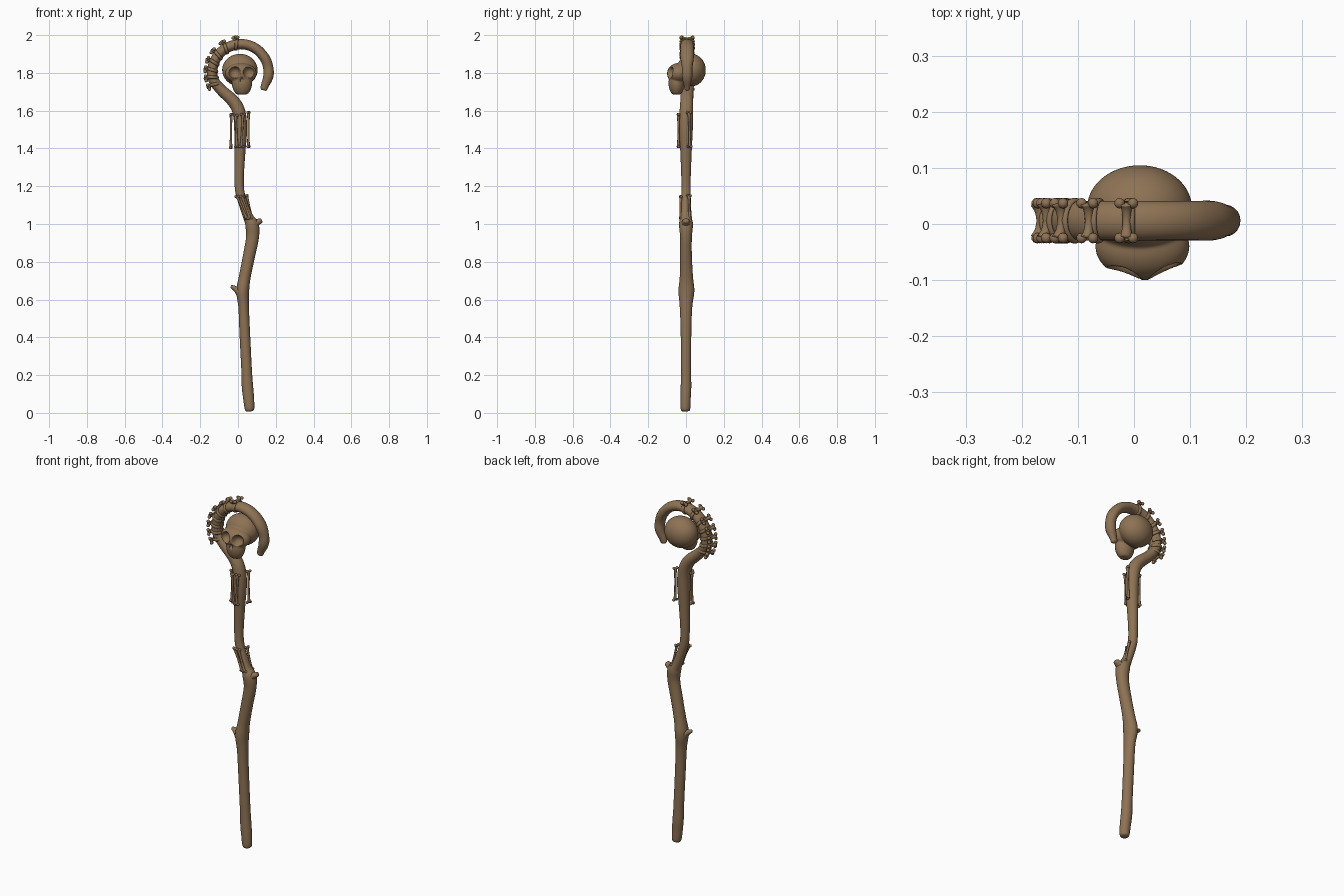
import bpy, bmesh, math
from mathutils import Vector

if "Cube" in bpy.data.objects:
    bpy.data.objects.remove(bpy.data.objects["Cube"])

mat = bpy.data.materials.new("aged brown bone")
mat.diffuse_color = (0.27, 0.17, 0.09, 1)
mat.use_nodes = True
mat.node_tree.nodes["Principled BSDF"].inputs["Base Color"].default_value = mat.diffuse_color


def finish(name, bm):
    bmesh.ops.recalc_face_normals(bm, faces=bm.faces[:])
    for f in bm.faces:
        f.smooth = True
    me = bpy.data.meshes.new(name)
    bm.to_mesh(me)
    bm.free()
    me.materials.append(mat)
    ob = bpy.data.objects.new(name, me)
    bpy.context.collection.objects.link(ob)
    return ob


def spline(pts, steps):
    """Catmull-Rom through tuples of any length."""
    p = [pts[0]] + list(pts) + [pts[-1]]
    out = []
    for i in range(1, len(p) - 2):
        for s in range(steps):
            t = s / steps
            out.append([0.5 * (2 * b + (c - a) * t + (2 * a - 5 * b + 4 * c - d) * t * t
                               + (3 * b - a - 3 * c + d) * t ** 3)
                        for a, b, c, d in zip(p[i - 1], p[i], p[i + 1], p[i + 2])])
    out.append(list(pts[-1]))
    return out


def tube(bm, pts, ref=(0, 1, 0), sides=16, steps=5):
    """Sweep an ellipse along (x, y, z, radius across, radius along ref)."""
    path = spline(pts, steps)
    rings = []
    for i, q in enumerate(path):
        a, b = path[max(i - 1, 0)], path[min(i + 1, len(path) - 1)]
        tan = (Vector(b[:3]) - Vector(a[:3])).normalized()
        u = Vector(ref).cross(tan).normalized()
        v = tan.cross(u)
        ring = []
        for k in range(sides):
            w = 2 * math.pi * k / sides
            ring.append(bm.verts.new(Vector(q[:3]) + u * q[3] * math.cos(w) + v * q[4] * math.sin(w)))
        rings.append(ring)
    for r0, r1 in zip(rings, rings[1:]):
        for k in range(sides):
            n = (k + 1) % sides
            bm.faces.new((r0[k], r0[n], r1[n], r1[k]))
    bm.faces.new(rings[0][::-1])
    bm.faces.new(rings[-1])


def ball(bm, c, r):
    made = bmesh.ops.create_icosphere(bm, subdivisions=2, radius=r)
    bmesh.ops.translate(bm, verts=made["verts"], vec=Vector(c))


def bone(bm, a, b, spread, r, knob, bow=Vector((0, 0, 0))):
    """Thin waisted shaft with a pair of knuckles at each end."""
    a, b, spread = Vector(a), Vector(b), Vector(spread)
    rows = []
    for t, k in ((0, 1.4), (0.2, 1.0), (0.5, 0.85), (0.8, 1.0), (1, 1.4)):
        p = a.lerp(b, t) + bow * (1 - (2 * t - 1) ** 2)
        rows.append((*p, r * k, r * k))
    tube(bm, rows, ref=spread.normalized(), sides=10, steps=3)
    for end in (a, b):
        for s in (-1, 1):
            ball(bm, end + spread * s, knob)


# crooked staff and hook
HX, HZ, HY = 0.012, 1.803, 0.006
staff = [
    (0.062, -0.003, 0.008, 0.014, 0.014), (0.061, -0.003, 0.02, 0.025, 0.025),
    (0.056, -0.002, 0.08, 0.029, 0.027), (0.05, 0, 0.14, 0.03, 0.028),
    (0.046, 0, 0.22, 0.028, 0.027), (0.036, 0, 0.42, 0.028, 0.028),
    (0.03, 0, 0.56, 0.028, 0.033), (0.025, 0.002, 0.645, 0.034, 0.042),
    (0.036, 0.002, 0.72, 0.031, 0.035), (0.058, 0, 0.83, 0.032, 0.031),
    (0.077, 0, 0.93, 0.034, 0.031), (0.074, 0, 0.995, 0.036, 0.037),
    (0.055, 0, 1.035, 0.027, 0.031), (0.03, 0, 1.1, 0.024, 0.026),
    (0.01, 0, 1.17, 0.024, 0.025), (0.006, 0, 1.25, 0.025, 0.025),
    (0.01, 0, 1.38, 0.029, 0.03), (0.014, 0, 1.5, 0.034, 0.036),
    (0.006, 0.002, 1.59, 0.034, 0.036), (-0.025, 0.004, 1.65, 0.033, 0.034),
    (-0.09, HY, 1.711, 0.029, 0.034)]
for deg in (195, 175, 155, 130, 105, 80, 55, 30, 10, -8):
    w = math.radians(deg)
    rad = 0.148 if deg > 90 else 0.15
    staff.append((HX + rad * math.cos(w), HY, HZ + rad * math.sin(w),
                  0.027, 0.035 if deg > 20 else 0.028))
staff += [(0.143, HY, 1.735, 0.021, 0.018), (0.137, HY, 1.715, 0.018, 0.014),
          (0.135, HY, 1.708, 0.01, 0.008)]
bm = bmesh.new()
tube(bm, staff, sides=20, steps=5)
finish("staff_and_hook", bm)

# broken branch stubs
bm = bmesh.new()
tube(bm, [(0.035, 0, 0.59, 0.024, 0.03), (0.012, 0, 0.635, 0.024, 0.03),
          (-0.015, 0, 0.658, 0.014, 0.018), (-0.034, 0, 0.668, 0.009, 0.01),
          (-0.038, 0, 0.67, 0.004, 0.004)])
tube(bm, [(0.068, 0, 0.95, 0.026, 0.028), (0.08, 0, 0.99, 0.026, 0.03),
          (0.105, 0, 1.01, 0.017, 0.022), (0.122, 0, 1.018, 0.013, 0.015),
          (0.126, 0, 1.02, 0.006, 0.007)])
finish("branch_stubs", bm)

# vertebra collars along the outside of the hook
bm = bmesh.new()
for deg in (98, 121, 142, 159, 175, 190, 205):
    w = math.radians(deg)
    out = Vector((math.cos(w), 0, math.sin(w)))
    along = Vector((-math.sin(w), 0, math.cos(w)))
    hub = Vector((HX, HY, HZ)) + out * 0.149
    band = []
    for k in range(13):
        a = math.radians(-165 + 27.5 * k)
        p = hub + out * 0.029 * math.cos(a) + Vector((0, 0.036 * math.sin(a), 0)) - along * 0.006 * math.cos(a)
        band.append((*p, 0.005, 0.009))
    tube(bm, band, ref=along, sides=8, steps=2)
    top = hub + out * 0.036
    side = Vector((0, 0.031, 0))
    bone(bm, top - side, top + side, along * 0.012, 0.009, 0.0095, -out * 0.006)
finish("vertebra_collars", bm)

# long bones bound around the shaft
bm = bmesh.new()
for a, b, spread in (
        ((-0.036, -0.002, 1.58), (-0.038, -0.002, 1.405), (0.002, 0.008, 0)),
        ((-0.012, -0.037, 1.575), (-0.006, -0.033, 1.41), (0.007, -0.003, 0)),
        ((0.026, -0.04, 1.58), (0.018, -0.04, 1.41), (0.008, 0.002, 0)),
        ((0.056, 0.016, 1.59), (0.055, 0.02, 1.41), (0.004, 0.008, 0))):
    bone(bm, a, b, spread, 0.0065, 0.008)
finish("upper_bone_bundle", bm)

bm = bmesh.new()
for a, b, spread in (
        ((-0.004, -0.025, 1.145), (0.045, -0.028, 1.03), (0.007, -0.002, 0)),
        ((0.022, -0.028, 1.145), (0.062, -0.028, 1.03), (0.007, 0.002, 0)),
        ((0.046, 0.016, 1.15), (0.074, 0.018, 1.03), (0.003, 0.007, 0))):
    bone(bm, a, b, spread, 0.0065, 0.008)
finish("lower_bone_bundle", bm)

# skull: outer envelope of three ellipsoids, then sockets pressed in
origin = Vector((0.015, -0.02, 1.78))
lobes = [((0.01, 0.028, 1.815), (0.094, 0.077, 0.086)),    # cranium
         ((0.015, -0.04, 1.797), (0.084, 0.06, 0.055)),    # brow and cheeks
         ((0.021, -0.05, 1.75), (0.054, 0.043, 0.075))]    # jaw
bm = bmesh.new()
bmesh.ops.create_icosphere(bm, subdivisions=6, radius=1)
for v in bm.verts:
    d = v.co.normalized()
    reach = 0
    for c, r in lobes:
        o = Vector([(origin[i] - c[i]) / r[i] for i in range(3)])
        e = Vector([d[i] / r[i] for i in range(3)])
        qa, qb, qc = e.dot(e), o.dot(e), o.dot(o) - 1
        reach = max(reach, (-qb + math.sqrt(max(qb * qb - qa * qc, 0))) / qa)
    v.co = origin + d * reach
    v.co.z = max(v.co.z, 1.686)
for _ in range(6):
    bmesh.ops.smooth_vert(bm, verts=bm.verts[:], factor=0.5,
                          use_axis_x=True, use_axis_y=True, use_axis_z=True)
for cx, cz, rx, rz, cy, depth in ((-0.019, 1.803, 0.031, 0.031, -0.092, 0.036),
                                  (0.059, 1.803, 0.031, 0.031, -0.092, 0.036),
                                  (0.02, 1.762, 0.009, 0.014, -0.095, 0.018)):
    for v in bm.verts:
        q = ((v.co.x - cx) / rx) ** 2 + ((v.co.z - cz) / rz) ** 2
        if q < 1 and v.co.y < 0:
            v.co.y = max(v.co.y, cy + depth * math.sqrt(1 - q))
bmesh.ops.smooth_vert(bm, verts=bm.verts[:], factor=0.4,
                      use_axis_x=True, use_axis_y=True, use_axis_z=True)
finish("skull", bm)
